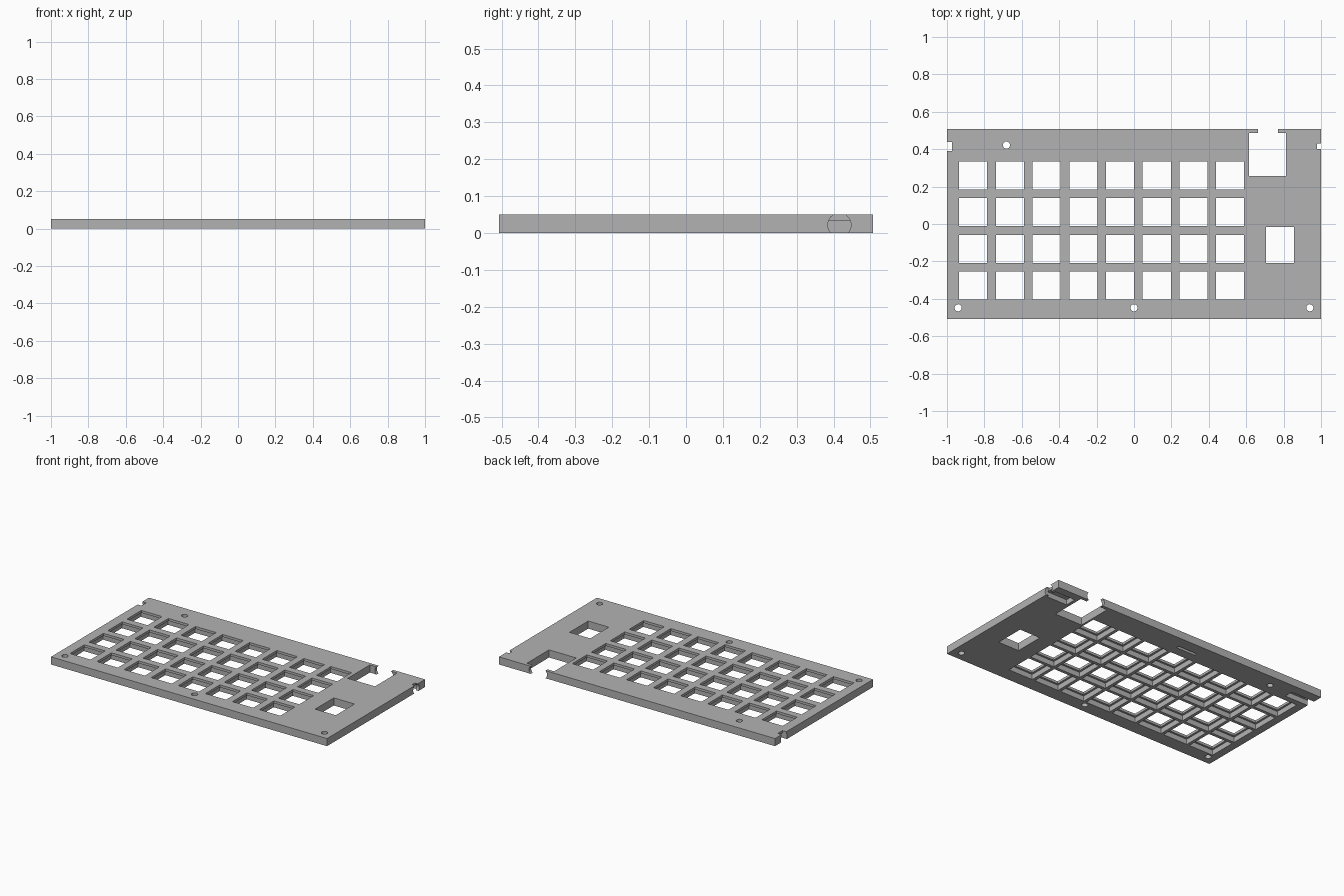
import bpy
import bmesh
import math
from mathutils import Matrix, Vector

default = bpy.data.objects.get("Cube")
if default:
    bpy.data.objects.remove(default, do_unlink=True)

THICK = 0.05
PITCH = 0.1963
LEDGE = 0.034      # height where the underside pockets stop

grey = bpy.data.materials.new("plate grey")
grey.use_nodes = True
grey.diffuse_color = (0.45, 0.45, 0.45, 1)
grey.node_tree.nodes["Principled BSDF"].inputs["Base Color"].default_value = (0.45, 0.45, 0.45, 1)


def add_box(bm, x0, x1, y0, y1, z0, z1):
    mid = Vector((x0 + x1, y0 + y1, z0 + z1)) / 2
    size = Matrix.Diagonal((x1 - x0, y1 - y0, z1 - z0, 1))
    bmesh.ops.create_cube(bm, size=1, matrix=Matrix.Translation(mid) @ size)


def add_rod(bm, centre, radius, depth, axis="Z"):
    turn = {"X": Matrix.Rotation(math.pi / 2, 4, "Y"), "Z": Matrix()}[axis]
    bmesh.ops.create_cone(bm, cap_ends=True, segments=32, radius1=radius, radius2=radius,
                          depth=depth, matrix=Matrix.Translation(centre) @ turn)


def add_slot(bm, x0, x1, z, radius, y0, y1):
    """Round-ended slot running along y."""
    pts = []
    for cx, start in ((x1, -90), (x0, 90)):
        for i in range(13):
            a = math.radians(start + i * 15)
            pts.append((cx + radius * math.cos(a), y0, z + radius * math.sin(a)))
    face = bm.faces.new([bm.verts.new(p) for p in pts])
    out = bmesh.ops.extrude_face_region(bm, geom=[face])
    moved = [v for v in out["geom"] if isinstance(v, bmesh.types.BMVert)]
    bmesh.ops.translate(bm, verts=moved, vec=(0, y1 - y0, 0))


def to_object(bm, name):
    bmesh.ops.recalc_face_normals(bm, faces=bm.faces)
    mesh = bpy.data.meshes.new(name)
    bm.to_mesh(mesh)
    bm.free()
    mesh.materials.append(grey)
    obj = bpy.data.objects.new(name, mesh)
    bpy.context.collection.objects.link(obj)
    return obj


def cut(target, bm, name):
    cutter = to_object(bm, name)
    cutter.hide_render = True
    mod = target.modifiers.new(name, "BOOLEAN")
    mod.operation = "DIFFERENCE"
    mod.solver = "EXACT"
    mod.object = cutter
    bpy.context.view_layer.objects.active = target
    bpy.ops.object.modifier_apply(modifier=name)
    bpy.data.objects.remove(cutter, do_unlink=True)


# Main plate
bm = bmesh.new()
add_box(bm, -1, 1, -0.507, 0.507, 0, THICK)
plate = to_object(bm, "switch_plate")

keys = [(-0.86 + c * PITCH, 0.26 - r * PITCH) for c in range(8) for r in range(4)]

# Wide pockets under the key openings, side ports and the small rear groove
bm = bmesh.new()
for x, y in keys:
    add_box(bm, x - 0.088, x + 0.088, y - 0.088, y + 0.088, -0.05, LEDGE)
add_box(bm, -1.05, -0.83, 0.385, 0.443, -0.05, LEDGE)
add_box(bm, 0.833, 0.98, 0.38, 0.455, -0.05, LEDGE)
add_box(bm, -0.12, 0.02, 0.41, 0.43, -0.05, 0.015)
cut(plate, bm, "pockets")

# Through openings: keys, connector bay, rectangular window, screw holes
bm = bmesh.new()
for x, y in keys:
    add_box(bm, x - 0.075, x + 0.075, y - 0.075, y + 0.075, -0.1, 0.1)
add_box(bm, 0.615, 0.813, 0.256, 0.486, -0.1, 0.1)
add_box(bm, 0.705, 0.855, -0.209, -0.016, -0.1, 0.1)
add_box(bm, -1.05, -0.972, 0.39, 0.438, -0.1, 0.1)
for x, y in ((-0.94, -0.448), (0, -0.448), (0.94, -0.448), (-0.682, 0.422)):
    add_rod(bm, (x, y, 0), 0.019, 0.2)
cut(plate, bm, "openings")

# Round port in the side wall and round-ended port in the back wall
bm = bmesh.new()
add_rod(bm, (1.0, 0.416, 0.022), 0.0315, 0.042, "X")
add_slot(bm, 0.683, 0.75, 0.025, 0.032, 0.47, 0.55)
cut(plate, bm, "ports")
